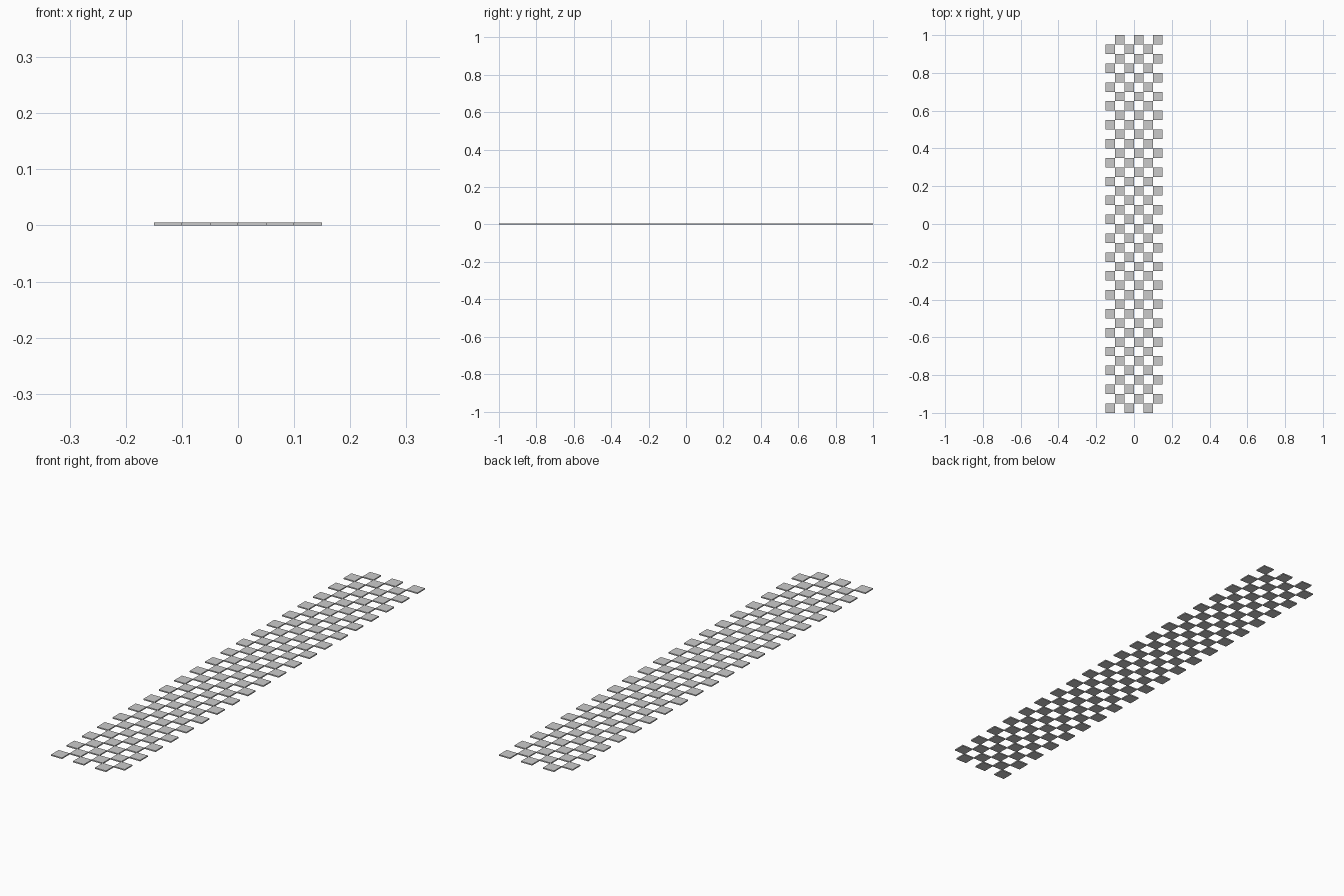
import bpy, bmesh
from mathutils import Matrix

if "Cube" in bpy.data.objects:
    bpy.data.objects.remove(bpy.data.objects["Cube"])

TILE, THICK = 0.05, 0.005
COLS, ROWS = 6, 40

# Thin square tiles on alternating cells of the strip
bm = bmesh.new()
for row in range(ROWS):
    for col in range(row % 2, COLS, 2):
        x = (col - (COLS - 1) / 2) * TILE
        y = (row - (ROWS - 1) / 2) * TILE
        place = Matrix.Translation((x, y, THICK / 2)) @ Matrix.Diagonal((TILE, TILE, THICK, 1))
        bmesh.ops.create_cube(bm, size=1, matrix=place)

mesh = bpy.data.meshes.new("checker_tiles")
bm.to_mesh(mesh)
bm.free()
tiles = bpy.data.objects.new("checker_tiles", mesh)
bpy.context.collection.objects.link(tiles)
